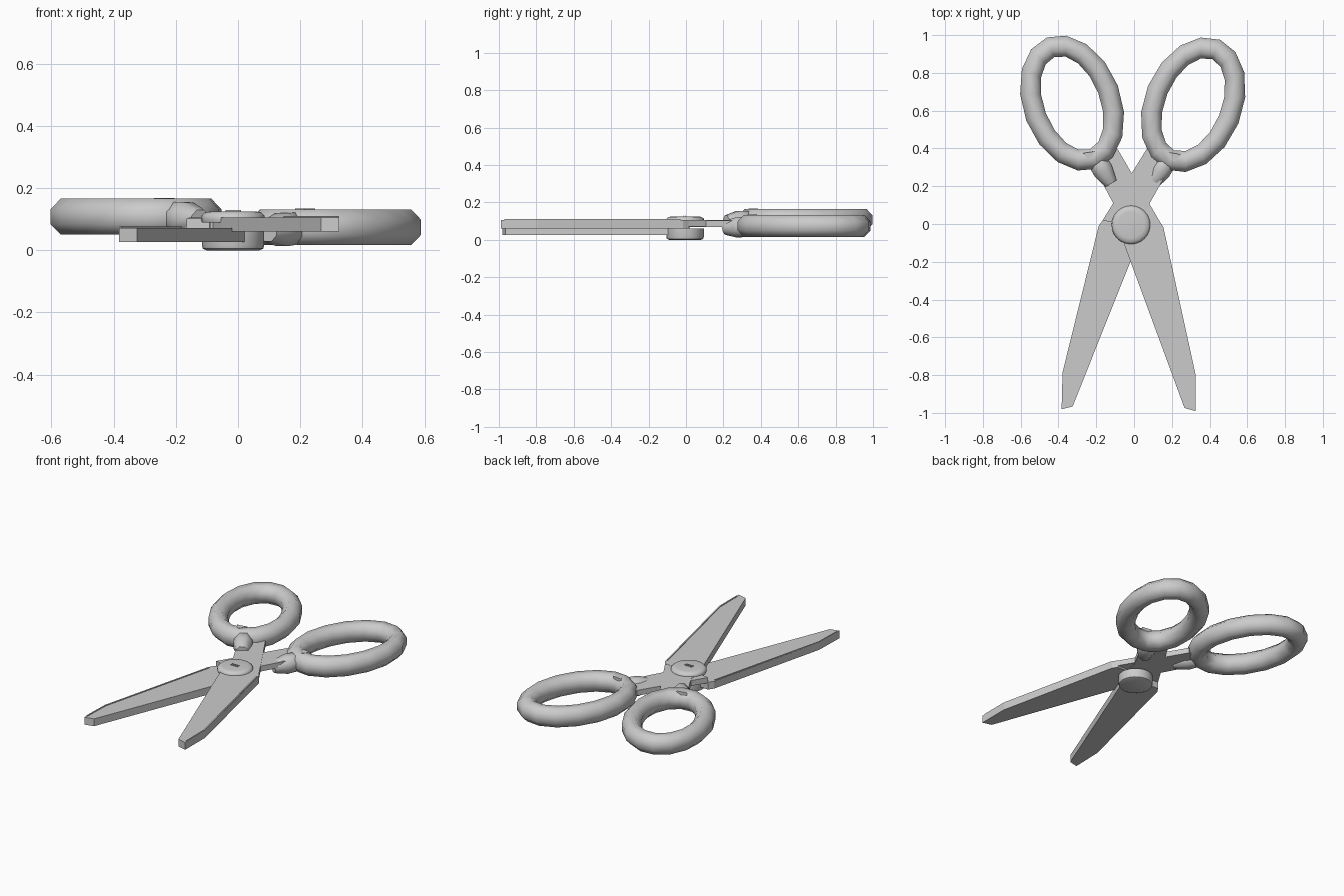
import bpy, bmesh, math
from mathutils import Matrix, Vector

cube = bpy.data.objects.get("Cube")
if cube:
    bpy.data.objects.remove(cube, do_unlink=True)

GREY = (0.6, 0.6, 0.6, 1)
mat = bpy.data.materials.new("light_grey")
mat.use_nodes = True
mat.diffuse_color = GREY
mat.node_tree.nodes["Principled BSDF"].inputs["Base Color"].default_value = GREY

PIVOT = Vector((-0.016, -0.005, 0))


def finish(bm, name, matrix=None, smooth=None):
    if matrix:
        bm.transform(matrix)
    bmesh.ops.recalc_face_normals(bm, faces=bm.faces)
    mesh = bpy.data.meshes.new(name)
    bm.to_mesh(mesh)
    bm.free()
    mesh.materials.append(mat)
    if smooth:
        for p in mesh.polygons:
            p.use_smooth = True
        mesh.set_sharp_from_angle(angle=math.radians(smooth))
    obj = bpy.data.objects.new(name, mesh)
    bpy.context.collection.objects.link(obj)


def plate(name, outline, z0, z1, matrix):
    bm = bmesh.new()
    base = bm.faces.new([bm.verts.new((x, y, z0)) for x, y in outline])
    top = bmesh.ops.extrude_face_region(bm, geom=[base])["geom"]
    bmesh.ops.translate(bm, vec=(0, 0, z1 - z0),
                        verts=[v for v in top if isinstance(v, bmesh.types.BMVert)])
    finish(bm, name, matrix)


def bridge(bm, rings, closed):
    count = len(rings)
    for i in range(count if closed else count - 1):
        a, b = rings[i], rings[(i + 1) % count]
        n = len(a)
        for j in range(n):
            k = (j + 1) % n
            bm.faces.new((a[j], a[k], b[k], b[j]))
    if not closed:
        bm.faces.new(rings[0])
        bm.faces.new(rings[-1])


def finger_ring(name, matrix):
    # Oval loop with an eight-sided section, leaning outward
    bm = bmesh.new()
    rings = []
    for i in range(16):
        t = math.tau * i / 16
        ring = []
        for j in range(8):
            s = math.tau * (j + 0.5) / 8
            r = 0.06 * math.cos(s)
            ring.append(bm.verts.new(((0.204 + r) * math.cos(t), (0.317 + r) * math.sin(t),
                                      0.0625 * math.sin(s))))
        rings.append(ring)
    bridge(bm, rings, True)
    lean = Matrix.Translation((-0.328, 0.64, 0.108)) @ Matrix.Rotation(math.radians(21), 4, "Z")
    finish(bm, name, matrix @ lean, 60)


def socket(name, matrix):
    # Tapered collar holding the shank
    bm = bmesh.new()
    start, end = Vector((-0.122, 0.215, 0.096)), Vector((-0.215, 0.365, 0.106))
    along = (end - start).normalized()
    side = along.cross(Vector((0, 0, 1))).normalized()
    up = side.cross(along)
    rings = []
    for f, r in ((0, 0.036), (0.1, 0.042), (0.45, 0.058), (0.75, 0.056), (1, 0.03)):
        c = start.lerp(end, f)
        rings.append([bm.verts.new(c + side * r * math.cos(a) + up * r * math.sin(a))
                      for a in (math.tau * (j + 0.5) / 8 for j in range(8))])
    bridge(bm, rings, False)
    finish(bm, name, matrix, 50)


BLADE = [(0.267, -0.974), (0.325, -0.99), (0.325, -0.794), (0.155, -0.015), (0.135, 0.015),
         (-0.09, 0.015), (-0.053, -0.105)]
SPINE = [(0.318, -0.97), (0.325, -0.97), (0.325, -0.794), (0.155, -0.03), (0.147, -0.03),
         (0.317, -0.794)]
SHANK = [(0.135, 0.015), (-0.087, 0.397), (-0.2, 0.36), (-0.2, 0.28), (-0.156, 0.196),
         (-0.10, 0.09), (-0.09, -0.02)]
SPUR = [(-0.27, 0.375), (-0.205, 0.385), (-0.235, 0.335)]


def half(prefix, matrix, shank_shift):
    plate(prefix + "_blade", BLADE, 0.06, 0.106, matrix)
    plate(prefix + "_blade_spine", SPINE, 0.1, 0.11, matrix)
    plate(prefix + "_shank", SHANK, 0.071 + shank_shift, 0.105 + shank_shift, matrix)
    plate(prefix + "_spur", SPUR, 0.11, 0.168, matrix)
    finger_ring(prefix + "_finger_ring", matrix)
    socket(prefix + "_socket", matrix)


# Upper half, then its mirrored, lowered and slightly turned partner
half("upper", Matrix.Identity(4), 0)
DROP = 0.034
partner = (Matrix.Translation(PIVOT - Vector((0, 0, DROP))) @ Matrix.Rotation(-0.027, 4, "Z")
           @ Matrix.Scale(-1, 4, (1, 0, 0)) @ Matrix.Translation(-PIVOT))
half("lower", partner, DROP - 0.003)


def disc(name, profile):
    bm = bmesh.new()
    rings = [[bm.verts.new((r * math.cos(math.tau * j / 24), r * math.sin(math.tau * j / 24), z))
              for j in range(24)] for r, z in profile]
    bridge(bm, rings, False)
    finish(bm, name, Matrix.Translation(PIVOT), 40)


# Pivot screw with rounded head, base and slot mark
disc("screw_head", [(0.1, 0.09), (0.103, 0.1), (0.101, 0.112), (0.09, 0.122), (0.07, 0.125)])
disc("screw_base", [(0.085, 0), (0.097, 0.005), (0.1, 0.015), (0.1, 0.06)])
for i, y in enumerate((-0.012, 0.001)):
    line = [(-0.04, y), (0.01, y), (0.01, y + 0.004), (-0.04, y + 0.004)]
    plate("screw_slot_edge_%d" % i, line, 0.122, 0.129, Matrix.Translation((0, -0.005, 0)))
